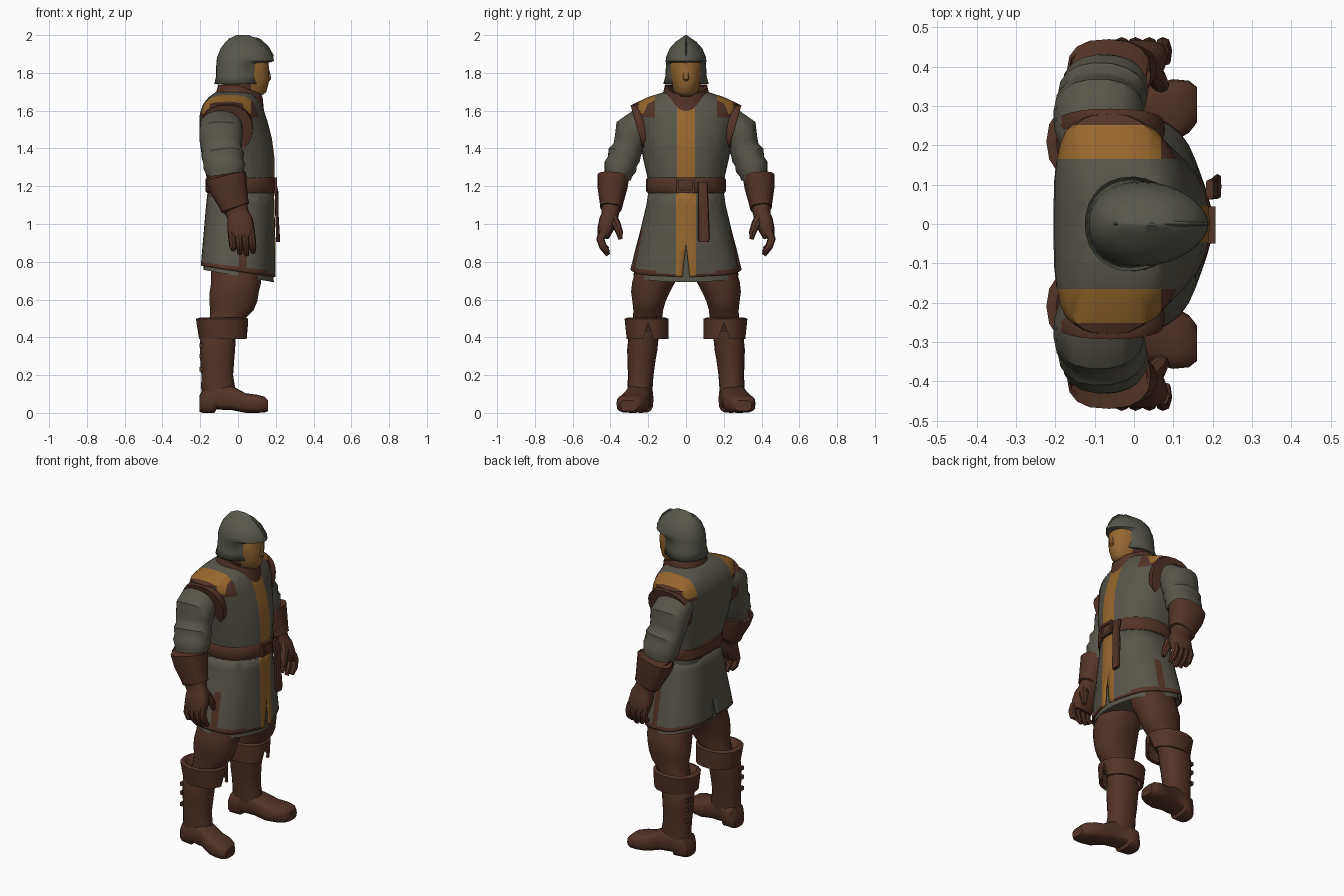
import bpy, bmesh, math
from mathutils import Vector as V

COLORS = {"grey_cloth": (0.098, 0.092, 0.069), "brown_leather": (0.088, 0.033, 0.021),
          "ochre_cloth": (0.31, 0.137, 0.026), "skin": (0.30, 0.135, 0.032),
          "dull_steel": (0.096, 0.096, 0.074)}
MATS = []
for n, c in COLORS.items():
    m = bpy.data.materials.new(n)
    m.diffuse_color = (*c, 1)
    MATS.append(m)
GREY, BROWN, OCHRE, SKIN, STEEL = range(5)


def spow(v, e):
    return math.copysign(abs(v) ** (2 / e), v)


def skin(name, rings, mat, caps=True, mirror=False, thick=0):
    """Join rings of points into a tube."""
    bm = bmesh.new()
    vs = [[bm.verts.new(p) for p in r] for r in rings]
    n = len(rings[0])
    for a, b in zip(vs, vs[1:]):
        for i in range(n):
            bm.faces.new((a[i], a[(i + 1) % n], b[(i + 1) % n], b[i]))
    if caps:
        bm.faces.new(vs[0])
        bm.faces.new(vs[-1])
    bmesh.ops.recalc_face_normals(bm, faces=bm.faces)
    me = bpy.data.meshes.new(name)
    bm.to_mesh(me)
    bm.free()
    ob = bpy.data.objects.new(name, me)
    bpy.context.collection.objects.link(ob)
    for m in MATS:
        me.materials.append(m)
    for p in me.polygons:
        p.material_index = mat
    if thick:
        s = ob.modifiers.new("thickness", "SOLIDIFY")
        s.thickness = thick
    if mirror:
        ob.modifiers.new("mirror", "MIRROR").use_axis = (False, True, False)
    return ob


def body(name, rows, mat, n=28, ef=2.0, eb=3.0, fold=0, **k):
    """Level rings from rows of (z, back x, front x, half width)."""
    rings = []
    for j, (z, xb, xf, ry) in enumerate(rows):
        c, r = xb + 0.45 * (xf - xb), []
        for i in range(n):
            a = 2 * math.pi * i / n
            e = ef if math.cos(a) > 0 else eb
            f = 1 + fold * j * math.cos(7 * a)
            rx = xf - c if math.cos(a) > 0 else c - xb
            r.append(V((c + f * rx * spow(math.cos(a), e), f * ry * spow(math.sin(a), e), z)))
        rings.append(r)
    return skin(name, rings, mat, **k)


def limb(name, secs, mat, n=14, e=2.2, axis=None, **k):
    """Rings square to a path of (x, y, z, radius a, radius b)."""
    pts, rings = [V(s[:3]) for s in secs], []
    for i, s in enumerate(secs):
        t = axis or (pts[min(i + 1, len(pts) - 1)] - pts[max(i - 1, 0)]).normalized()
        u = V((0, 0, 1)) if abs(t.x) > 0.8 else V((1, 0, 0))
        u = (u - t * u.dot(t)).normalized()
        w = t.cross(u)
        rings.append([pts[i] + u * s[3] * spow(math.cos(2 * math.pi * j / n), e)
                      + w * s[4] * spow(math.sin(2 * math.pi * j / n), e) for j in range(n)])
    return skin(name, rings, mat, **k)


def box(name, lo, hi, mat, **k):
    r = [[V((x, y, z)) for x, y in ((lo[0], lo[1]), (hi[0], lo[1]), (hi[0], hi[1]), (lo[0], hi[1]))]
         for z in (lo[2], hi[2])]
    return skin(name, r, mat, **k)


def edit(ob, planes, paint=None, drop=None, move=None):
    """Cut along planes, then colour, remove or shift by rule."""
    bm = bmesh.new()
    bm.from_mesh(ob.data)
    for co, no in planes:
        bmesh.ops.bisect_plane(bm, geom=bm.verts[:] + bm.edges[:] + bm.faces[:],
                               plane_co=co, plane_no=no, dist=1e-5)
    if paint:
        for f in bm.faces:
            f.material_index = paint(f.calc_center_median())
    if drop:
        bmesh.ops.delete(bm, geom=[f for f in bm.faces if drop(f.calc_center_median())], context="FACES")
    if move:
        for v in bm.verts:
            move(v)
    bm.to_mesh(ob.data)
    bm.free()


def at_x(*xs):
    return [((x, 0, 0), (1, 0, 0)) for x in xs]


def at_y(*ys):
    return [((0, s * y, 0), (0, 1, 0)) for y in ys for s in (1, -1)]


def at_z(*zs):
    return [((0, 0, z), (0, 0, 1)) for z in zs]


def slit(y, z, k):
    return [((0, y, z), (0, 1, s * k)) for s in (1, -1)]


# Tunic top with stripe and shoulder straps
top = body("tunic_top", [(1.14, -.16, .19, .2), (1.24, -.165, .192, .203), (1.35, -.19, .193, .228),
           (1.45, -.205, .18, .245), (1.53, -.205, .16, .265), (1.585, -.202, .143, .283),
           (1.635, -.185, .122, .28), (1.672, -.155, .105, .2), (1.70, -.115, .095, .115)], GREY, n=32, eb=3.6)


def top_color(c):
    y = abs(c.y)
    if c.x > .06 and y < .047:
        return OCHRE
    if .165 < y < .252 and c.z > 1.565:
        return OCHRE if c.z > 1.585 and c.x < .068 else BROWN
    return BROWN if y >= .252 and c.z > 1.48 else GREY


edit(top, at_y(.047, .165, .252) + at_z(1.48, 1.565, 1.585) + at_x(.068), top_color)

# Skirt with slit, hem and side trim
skirt = body("tunic_skirt", [(1.18, -.16, .19, .198), (1.1, -.17, .192, .21), (.97, -.182, .194, .24),
             (.86, -.192, .196, .268), (.75, -.2, .196, .292)], GREY, n=42, fold=.005, caps=False, thick=.008)


def skirt_color(c):
    if c.x > .05 and abs(c.y) < .052:
        return OCHRE
    if c.z < .762 + .012 * (abs(c.y) > .16):
        return BROWN
    return BROWN if c.z < .97 and abs(c.x - .025) < .02 else GREY


def sag(v):
    if v.co.z < .9:
        v.co.z -= .15 * v.co.x * (.9 - v.co.z) / .15


edit(skirt, at_y(.052, .16) + at_z(.762, .774) + slit(0, .9, .13) + at_x(.005, .045),
     skirt_color, lambda c: abs(c.y) < (.9 - c.z) * .13 - .0005, sag)
under = body("undershirt_hem", [(.95, -.16, .175, .22), (.85, -.175, .182, .25), (.725, -.185, .188, .278),
             (.76, -.16, .16, .25)], GREY, n=42, fold=.004)
edit(under, [], move=sag)

# Belt, buckle and hanging end
body("belt", [(1.165, -.165, .193, .204), (1.175, -.173, .2, .211), (1.235, -.173, .2, .211),
     (1.245, -.165, .193, .204)], BROWN)
for lo, hi in (((-.05, 1.165), (.045, 1.18)), ((-.05, 1.23), (.045, 1.245)),
               ((-.05, 1.165), (-.037, 1.245)), ((.032, 1.165), (.045, 1.245))):
    box("belt_buckle", (.18, lo[0], lo[1]), (.207, hi[0], hi[1]), BROWN)
limb("belt_end", [(.192, .088, 1.22, .01, .026), (.204, .09, 1.17, .01, .027), (.206, .092, 1.05, .009, .029),
     (.212, .095, .93, .01, .032), (.212, .095, .905, .01, .026)], BROWN, n=8, e=4)

# Collar, neck and head
collar = body("collar", [(1.63, -.14, .14, .14), (1.69, -.118, .135, .122), (1.735, -.105, .13, .112),
              (1.73, -.085, .11, .092), (1.66, -.08, .09, .08)], BROWN, eb=2.2, caps=False)


def drape(v):
    v.co.z -= .38 * max(v.co.x, 0) + .012 * (abs(v.co.y) < .035 and v.co.x > 0)


edit(collar, [], move=drape)
head = body("head", [(1.6, -.07, .09, .07), (1.675, -.07, .1, .068), (1.683, -.07, .132, .058),
            (1.70, -.075, .15, .066), (1.75, -.085, .163, .08), (1.8, -.09, .165, .086),
            (1.88, -.09, .16, .09), (1.93, -.06, .11, .06)], SKIN, n=24, ef=2.3, eb=2.2)
edit(head, at_x(.07), lambda c: SKIN if c.x > .07 else BROWN)
limb("nose", [(.15, 0, 1.84, .008, .01), (.158, 0, 1.80, .012, .014), (.162, 0, 1.77, .014, .017),
     (.15, 0, 1.752, .006, .01)], SKIN, n=8)

# Helmet: closed dome, open face
helmet = body("helmet", [(1.742, -.125, .13, .12), (1.785, -.116, .135, .109), (1.85, -.115, .15, .106),
              (1.862, -.114, .19, .108), (1.885, -.11, .188, .105), (1.93, -.092, .158, .086),
              (1.965, -.065, .12, .055), (1.985, -.04, .09, .024), (2.0, -.01, .06, .004)],
              STEEL, n=28, ef=1.8, eb=2.1, thick=.01)
edit(helmet, at_x(.1), drop=lambda c: (c.z < 1.852 and c.x > .1) or c.z < 1.743)
limb("helmet_crest", [(.18, 0, 1.885, .012, .004), (.152, 0, 1.935, .012, .006), (.11, 0, 1.972, .012, .007),
     (.04, 0, 1.992, .008, .006), (-.05, 0, 1.975, .008, .004)], STEEL, n=6)

# Arms, mirrored
limb("sleeve", [(-.09, .17, 1.53, .09, .08), (-.09, .24, 1.525, .112, .09), (-.09, .285, 1.49, .115, .098),
     (-.09, .298, 1.43, .112, .084), (-.085, .312, 1.39, .106, .08), (-.08, .327, 1.365, .114, .09),
     (-.078, .337, 1.33, .106, .081), (-.073, .347, 1.305, .111, .088), (-.07, .357, 1.27, .1, .076),
     (-.07, .362, 1.24, .095, .07)], GREY, n=18, mirror=True)
limb("armhole_trim", [(-.06, .215, 1.512, .13, .125), (-.06, .232, 1.508, .139, .134),
     (-.06, .256, 1.502, .137, .132), (-.06, .257, 1.502, .1, .095)], BROWN, n=24, e=2.3,
     axis=V((0, .96, -.28)), mirror=True)
limb("glove_cuff", [(-.066, .376, 1.225, .085, .07), (-.066, .384, 1.255, .1, .075),
     (-.064, .385, 1.25, .11, .085), (-.05, .39, 1.19, .1, .079), (-.022, .395, 1.11, .08, .062),
     (-.015, .397, 1.085, .078, .058), (-.012, .398, 1.08, .064, .05), (0, .402, 1.05, .06, .045),
     (.01, .41, 1.02, .068, .05), (.015, .428, .97, .072, .042), (.018, .438, .93, .066, .03)],
     BROWN, n=16, e=2.5, mirror=True)
for i, z in enumerate((.865, .843, .835, .85)):
    x = -.035 + i * .035
    limb("glove_finger", [(x, .437, .96, .02, .024), (x + .004, .453, .92, .02, .022),
         (x + .008, .44, .88, .019, .02), (x + .01, .412, z, .013, .012)], BROWN, n=8, mirror=True)
limb("glove_thumb", [(.035, .395, 1.05, .025, .025), (.058, .37, 1.0, .026, .024),
     (.07, .352, .955, .02, .019), (.075, .348, .92, .011, .011)], BROWN, n=8, mirror=True)

# Legs, mirrored
UP = V((0, 0, 1))
limb("trouser_leg", [(-.01, .12, .88, .12, .11), (-.01, .15, .76, .133, .118), (-.01, .172, .69, .132, .115),
     (-.02, .188, .64, .13, .104), (-.025, .196, .59, .127, .089), (-.032, .2, .545, .115, .08),
     (-.055, .203, .5, .095, .078), (-.08, .207, .43, .085, .07)], BROWN, n=18, axis=UP, mirror=True)
cuff = limb("boot_cuff", [(-.07, .205, .47, .09, .075), (-.08, .207, .505, .118, .1),
            (-.085, .209, .498, .138, .118), (-.078, .203, .39, .128, .112), (-.078, .203, .395, .11, .095)],
            BROWN, n=18, axis=UP, caps=False, mirror=True)
edit(cuff, slit(.2, .48, .32), drop=lambda c: c.x > -.05 and abs(c.y - .2) < (.48 - c.z) * .32 - .001)
limb("boot_shaft", [(-.085, .215, .47, .085, .07), (-.107, .226, .39, .095, .08), (-.108, .232, .33, .092, .08),
     (-.11, .235, .28, .09, .074), (-.11, .24, .2, .084, .068), (-.105, .243, .13, .09, .066),
     (-.1, .245, .08, .09, .062)], BROWN, n=16, axis=UP, mirror=True)
limb("boot_foot", [(-.203, .235, .05, .044, .045), (-.185, .236, .065, .065, .062), (-.125, .242, .072, .072, .07),
     (-.115, .244, .088, .07, .066), (-.03, .255, .078, .064, .066), (.04, .275, .052, .052, .08),
     (.1, .288, .048, .048, .08), (.14, .298, .044, .042, .066), (.16, .303, .038, .028, .045)],
     BROWN, n=16, e=3.2, axis=V((1, 0, 0)), mirror=True)
for z in (.22, .29, .345):
    box("boot_buckle", (-.205, .235, z), (-.17, .275, z + .022), BROWN, mirror=True)

# Smooth surfaces, keeping the crisp edges
for o in bpy.data.objects:
    o.select_set(True)
bpy.context.view_layer.objects.active = top
bpy.ops.object.shade_smooth_by_angle(angle=math.radians(38))
